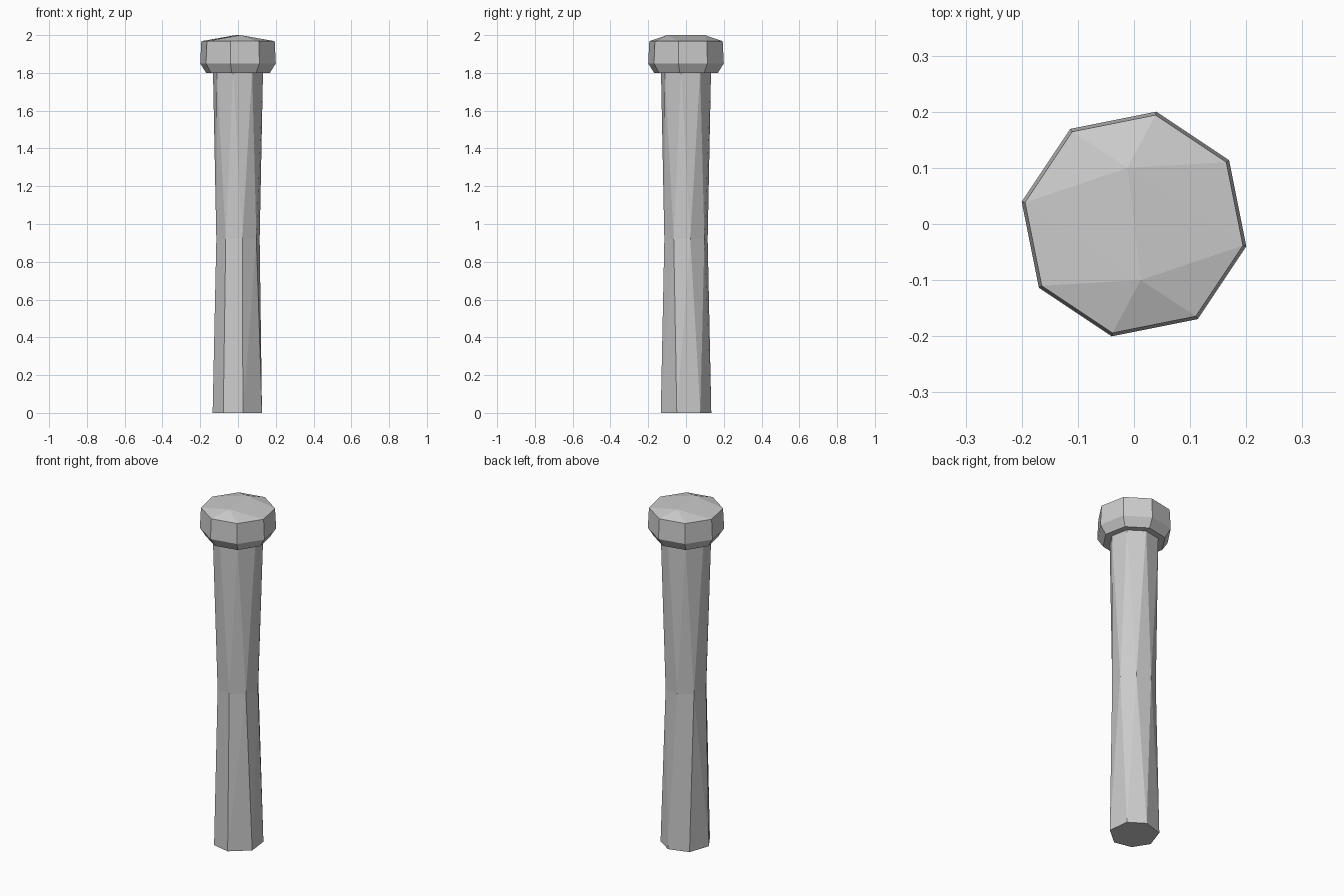
import bpy, bmesh
from math import sin, cos, radians

if "Cube" in bpy.data.objects:
    bpy.data.objects.remove(bpy.data.objects["Cube"])

MID = 0.92


def ring(angles, r, z):
    # Angles in degrees, measured from the front (-y) towards +x
    return [(r * sin(radians(a)), -r * cos(radians(a)), z) for a in angles]


def octagon(offset):
    return [offset + 45 * i for i in range(8)]


def add_hull(bm, points):
    verts = [bm.verts.new(p) for p in points]
    bmesh.ops.convex_hull(bm, input=verts)


def finish(bm, name):
    bmesh.ops.remove_doubles(bm, verts=bm.verts[:], dist=0.0005)
    bmesh.ops.recalc_face_normals(bm, faces=bm.faces[:])
    mesh = bpy.data.meshes.new(name)
    bm.to_mesh(mesh)
    bm.free()
    obj = bpy.data.objects.new(name, mesh)
    bpy.context.collection.objects.link(obj)
    return obj


# Shaft: waisted and twisted, seven-sided foot, eight-sided waist and top
foot = ring([-35, 11, 69, 124, 170, 223, 279], 0.136, 0)
waist = ring(octagon(11.3), 0.117, MID)
top = ring(octagon(33.8), 0.135, 1.81)
bm = bmesh.new()
add_hull(bm, foot + waist)
add_hull(bm, waist + top)
inner = [f for f in bm.faces if all(abs(v.co.z - MID) < 1e-4 for v in f.verts)]
bmesh.ops.delete(bm, geom=inner, context='FACES')
finish(bm, "shaft")

# Head: flared octagonal cap with a short ridge on top
a = octagon(33.8)
bm = bmesh.new()
add_hull(bm, ring(a, 0.172, 1.80) + ring(a, 0.204, 1.85) + ring(a, 0.198, 1.968)
         + [(-0.012, 0.1, 2.0), (0.012, -0.1, 2.0)])
finish(bm, "head")
